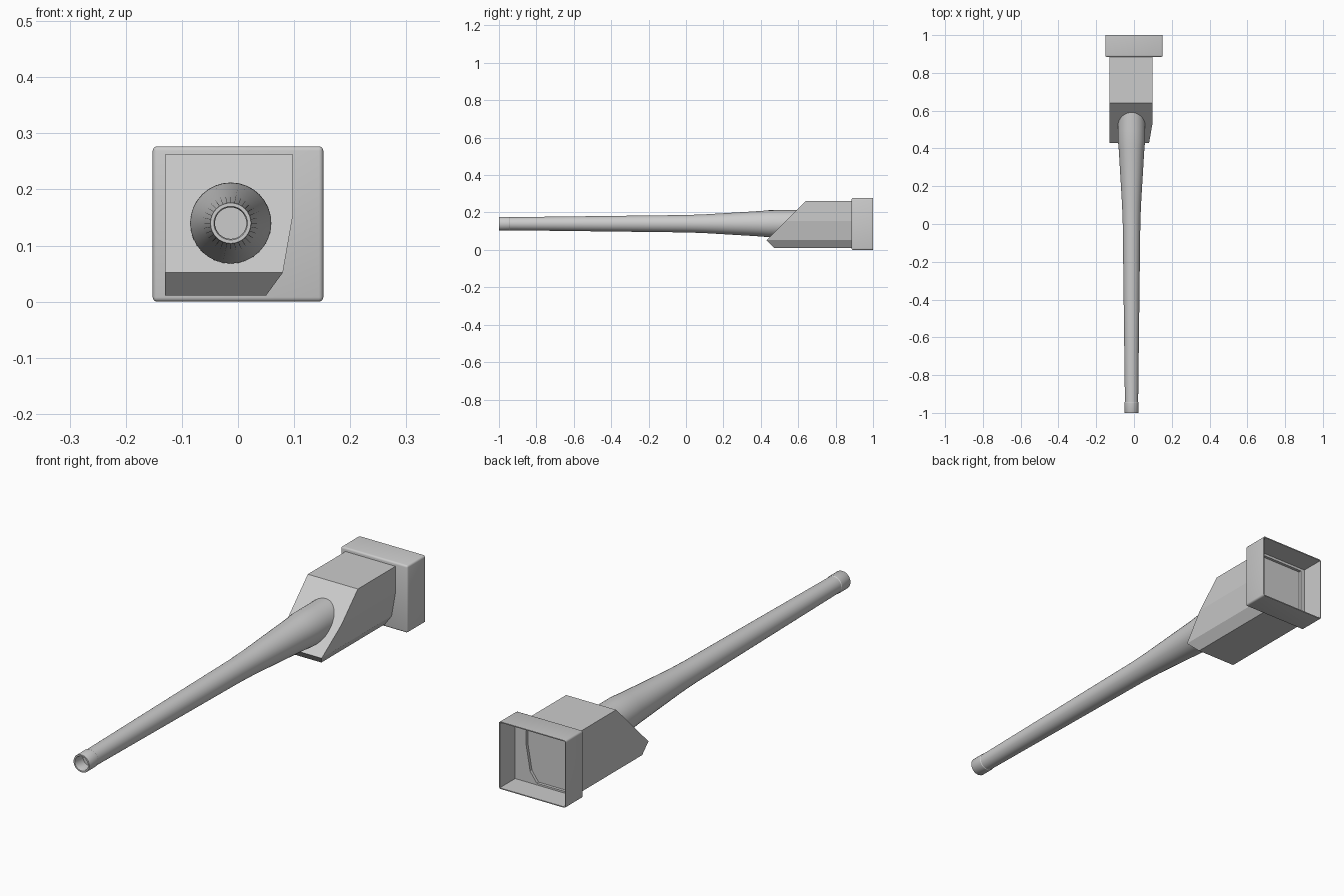
import bpy, bmesh, math

if "Cube" in bpy.data.objects:
    bpy.data.objects.remove(bpy.data.objects["Cube"])

grey = bpy.data.materials.new("grey metal")
grey.diffuse_color = (0.6, 0.6, 0.6, 1)
grey.use_nodes = True
grey.node_tree.nodes["Principled BSDF"].inputs["Base Color"].default_value = grey.diffuse_color


def finish(bm, name):
    bmesh.ops.recalc_face_normals(bm, faces=bm.faces)
    mesh = bpy.data.meshes.new(name)
    bm.to_mesh(mesh)
    bm.free()
    mesh.materials.append(grey)
    obj = bpy.data.objects.new(name, mesh)
    bpy.context.collection.objects.link(obj)
    return obj


def smooth(obj, angle):
    bpy.ops.object.select_all(action='DESELECT')
    obj.select_set(True)
    bpy.context.view_layer.objects.active = obj
    bpy.ops.object.shade_smooth_by_angle(angle=math.radians(angle))


def box(x0, x1, y0, y1, z0, z1):
    bm = bmesh.new()
    bmesh.ops.create_cube(bm, size=1)
    for v in bm.verts:
        v.co = (x0 + (v.co.x + .5) * (x1 - x0), y0 + (v.co.y + .5) * (y1 - y0),
                z0 + (v.co.z + .5) * (z1 - z0))
    return bm


# Housing cross-section (x, z); the left point at 0.052 marks the nose crease
SECTION = [(-.13, .011), (.05, .011), (.08, .052), (.098, .155),
           (.098, .262), (-.13, .262), (-.13, .052)]


def section_prism(name, front, back):
    """Prism along y whose front end follows front(z)."""
    bm = bmesh.new()
    a = [bm.verts.new((x, front(z), z)) for x, z in SECTION]
    b = [bm.verts.new((x, back, z)) for x, z in SECTION]
    n = len(SECTION)
    for i in range(n):
        j = (i + 1) % n
        bm.faces.new((a[i], a[j], b[j], b[i]))
    bm.faces.new(b)
    bm.faces.new((a[0], a[1], a[2], a[6]))
    bm.faces.new((a[2], a[3], a[4], a[5], a[6]))
    return finish(bm, name)


# Housing with a sloped front and an undercut nose
section_prism("housing", lambda z: .43 + abs(z - .052), .887)

# Collar: rounded tray, open at the back, with a shallow recess in its floor
bm = box(-.152, .152, .885, 1, 0, .277)
edges = [e for e in bm.edges if not all(v.co.y > .99 for v in e.verts)]
bmesh.ops.bevel(bm, geom=edges, offset=.008, segments=3, profile=.5, affect='EDGES')
collar = finish(bm, "collar")
cutters = [finish(box(-.148, .148, .9, 1.05, .004, .273), "collar_cutter"),
           section_prism("recess_cutter", lambda z: .888, .95)]
for c in cutters:
    c.hide_render = True
    c.hide_viewport = True
    mod = collar.modifiers.new(c.name, 'BOOLEAN')
    mod.operation = 'DIFFERENCE'
    mod.solver = 'EXACT'
    mod.object = c
smooth(collar, 35)

# Barrel: lathed profile (radius, y) with a muzzle ring and a shallow bore
PROFILE = [(0, -.95), (.028, -.95), (.028, -.995), (.03, -1), (.036, -1), (.037, -.998),
           (.037, -.945), (.035, -.942), (.0465, 0), (.05, .1), (.059, .25),
           (.068, .4), (.072, .44), (.0725, .5), (.0725, .72), (0, .72)]
SIDES = 32
bm = bmesh.new()
rings = []
for r, y in PROFILE:
    count = SIDES if r else 1
    rings.append([bm.verts.new((-.013 + r * math.cos(2 * math.pi * k / SIDES), y,
                                .14 + r * math.sin(2 * math.pi * k / SIDES)))
                  for k in range(count)])
for p, q in zip(rings, rings[1:]):
    for k in range(SIDES):
        m = (k + 1) % SIDES
        if len(p) == 1:
            bm.faces.new((p[0], q[m], q[k]))
        elif len(q) == 1:
            bm.faces.new((p[k], p[m], q[0]))
        else:
            bm.faces.new((p[k], p[m], q[m], q[k]))
barrel = finish(bm, "barrel")
smooth(barrel, 30)
